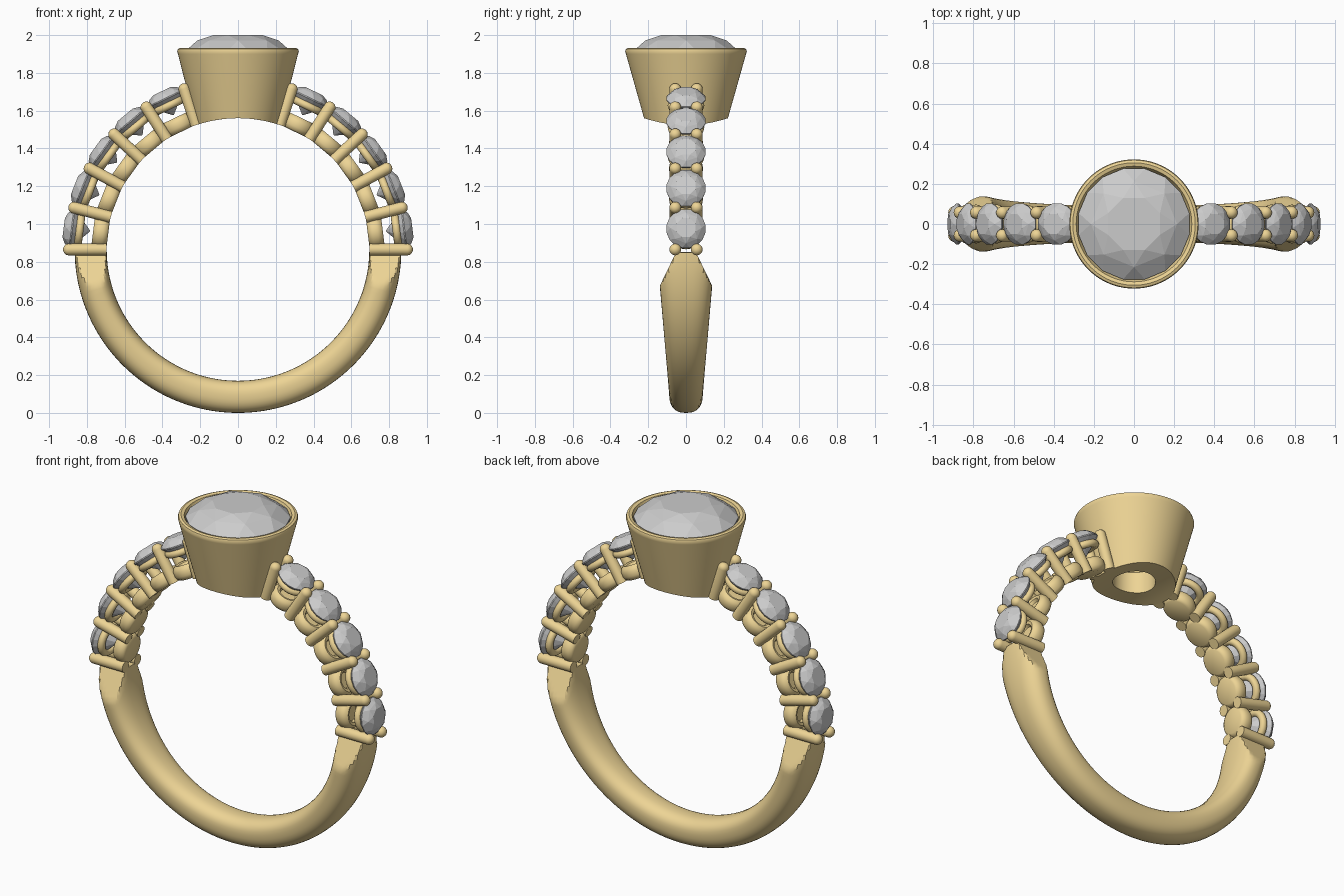
import bpy, bmesh
from math import pi, sin, cos, radians, sqrt
from mathutils import Matrix, Vector

if "Cube" in bpy.data.objects:
    bpy.data.objects.remove(bpy.data.objects["Cube"])

C = 0.865          # height of the ring centre
R_IN, R_OUT = 0.695, 0.865

gold = bpy.data.materials.new("gold")
gold.diffuse_color = (0.85, 0.66, 0.30, 1)
gold.use_nodes = True
gold.node_tree.nodes["Principled BSDF"].inputs["Base Color"].default_value = gold.diffuse_color


def place(name, mesh, matrix=None, mat=None, smooth=None):
    ob = bpy.data.objects.new(name, mesh)
    bpy.context.collection.objects.link(ob)
    if matrix is not None:
        ob.matrix_world = matrix
    if mat and not mesh.materials:
        mesh.materials.append(mat)
    if smooth:
        bpy.ops.object.select_all(action='DESELECT')
        ob.select_set(True)
        bpy.context.view_layer.objects.active = ob
        bpy.ops.object.shade_smooth_by_angle(angle=radians(smooth))
    return ob


def to_mesh(bm, name):
    bmesh.ops.recalc_face_normals(bm, faces=bm.faces)
    me = bpy.data.meshes.new(name)
    bm.to_mesh(me)
    bm.free()
    return me


def lathe(name, profile, steps, closed=False):
    """Spin an (r, z) profile around z."""
    bm = bmesh.new()
    vs = [bm.verts.new((r, 0, z)) for r, z in profile]
    es = [bm.edges.new(p) for p in zip(vs, vs[1:])]
    if closed:
        es.append(bm.edges.new((vs[-1], vs[0])))
    bmesh.ops.spin(bm, geom=vs + es, axis=(0, 0, 1), cent=(0, 0, 0),
                   angle=2 * pi, steps=steps)
    bmesh.ops.remove_doubles(bm, verts=bm.verts, dist=1e-5)
    return to_mesh(bm, name)


def gem(name, rings):
    """Faceted stone: hull of rings given as (radius, z, sides, turn)."""
    bm = bmesh.new()
    for r, z, n, turn in rings:
        for i in range(n):
            a = 2 * pi * (i + turn) / n
            bm.verts.new((r * cos(a), r * sin(a), z))
    bmesh.ops.convex_hull(bm, input=bm.verts)
    return to_mesh(bm, name)


def radial(angle, dx=0, dy=0):
    """Frame at the ring centre whose z axis points outwards at an angle."""
    return (Matrix.Translation((0, 0, C)) @ Matrix.Rotation(pi / 2 - angle, 4, 'Y')
            @ Matrix.Translation((dx, dy, 0)))


# Shank: rounded section, wider towards the shoulders, sides planed at the ends
bm = bmesh.new()
N, M = 96, 32
rows = []
for i in range(N + 1):
    a = radians(-179 + 178 * i / N)
    zc = C + 0.78 * sin(a)
    half = 0.088 + 0.06 * min(1, max(0, zc - 0.08) / 0.7)
    row = []
    for j in range(M):
        t = 2 * pi * j / M
        c, s = cos(t), sin(t)
        y = half * (1 if s > 0 else -1) * abs(s) ** 0.8
        r = 0.77 + (0.095 if c > 0 else 0.075) * (1 if c > 0 else -1) * abs(c) ** 0.85
        z = C + r * sin(a)
        lim = 0.06 + 0.08 * (0.835 - z) / 0.165
        y = max(-lim, min(lim, y))
        row.append(bm.verts.new((r * cos(a), y, z)))
    rows.append(row)
for a, b in zip(rows, rows[1:]):
    for j in range(M):
        k = (j + 1) % M
        bm.faces.new((a[j], a[k], b[k], b[j]))
bm.faces.new(rows[0])
bm.faces.new(rows[-1])
place("shank", to_mesh(bm, "shank"), mat=gold, smooth=25)

# Bezel cup, its underside following the finger hole
cup = lathe("bezel_cup", [(0.222, 1.4), (0.318, 1.90), (0.322, 1.915), (0.318, 1.927),
                          (0.305, 1.932), (0.288, 1.927), (0.278, 1.90), (0.115, 1.68),
                          (0.115, 1.4), (0.15, 1.4), (0.19, 1.4)], 96, True)
for v in cup.vertices:
    if v.co.z < 1.5:
        v.co.z = C + sqrt(R_IN ** 2 - v.co.x ** 2)
place("bezel_cup", cup, mat=gold, smooth=35)

# Centre stone
place("centre_stone", gem("centre_stone", [
    (0.14, 2.0, 8, 0.5), (0.215, 1.972, 8, 0), (0.281, 1.918, 16, 0.5),
    (0.281, 1.905, 16, 0.5), (0.15, 1.80, 8, 0.5), (0.005, 1.69, 8, 0)]))

# Side stone settings, spaced evenly up both shoulders
STEP = radians(14.3)
side_gem = gem("side_stone", [
    (0.055, 0.93, 8, 0.5), (0.082, 0.915, 8, 0), (0.105, 0.889, 16, 0.5),
    (0.105, 0.883, 16, 0.5), (0.055, 0.835, 8, 0.5), (0.003, 0.79, 8, 0)])
prong = lathe("prong", [(0, R_IN), (0.031, R_IN), (0.031, 0.897)] +
              [(0.031 * cos(t * pi / 12), 0.897 + 0.029 * sin(t * pi / 12)) for t in range(1, 6)]
              + [(0, 0.926)], 20)
ring = lathe("upper_seat_ring", [(0.076 + 0.021 * cos(t * pi / 6), 0.845 + 0.021 * sin(t * pi / 6))
                                 for t in range(12)], 40, True)
base = lathe("lower_seat", [(0, 0.692), (0.068, 0.692), (0.081, 0.70), (0.089, 0.718),
                            (0.089, 0.745), (0.081, 0.763), (0.066, 0.773), (0.05, 0.768),
                            (0.042, 0.75), (0, 0.75)], 40)

for side in ("right", "left"):
    def ang(k):
        return k * STEP if side == "right" else pi - k * STEP
    for k in range(5):
        m = radial(ang(k + 0.5))
        place(f"{side}_side_stone_{k}", side_gem, m)
        place(f"{side}_upper_seat_ring_{k}", ring, m, gold, 40)
        place(f"{side}_lower_seat_{k}", base, m, gold, 40)
    for k in range(6):
        for dy in (-0.057, 0.057):
            place(f"{side}_prong_{k}_{'front' if dy < 0 else 'back'}",
                  prong, radial(ang(k), dy=dy), gold, 40)
